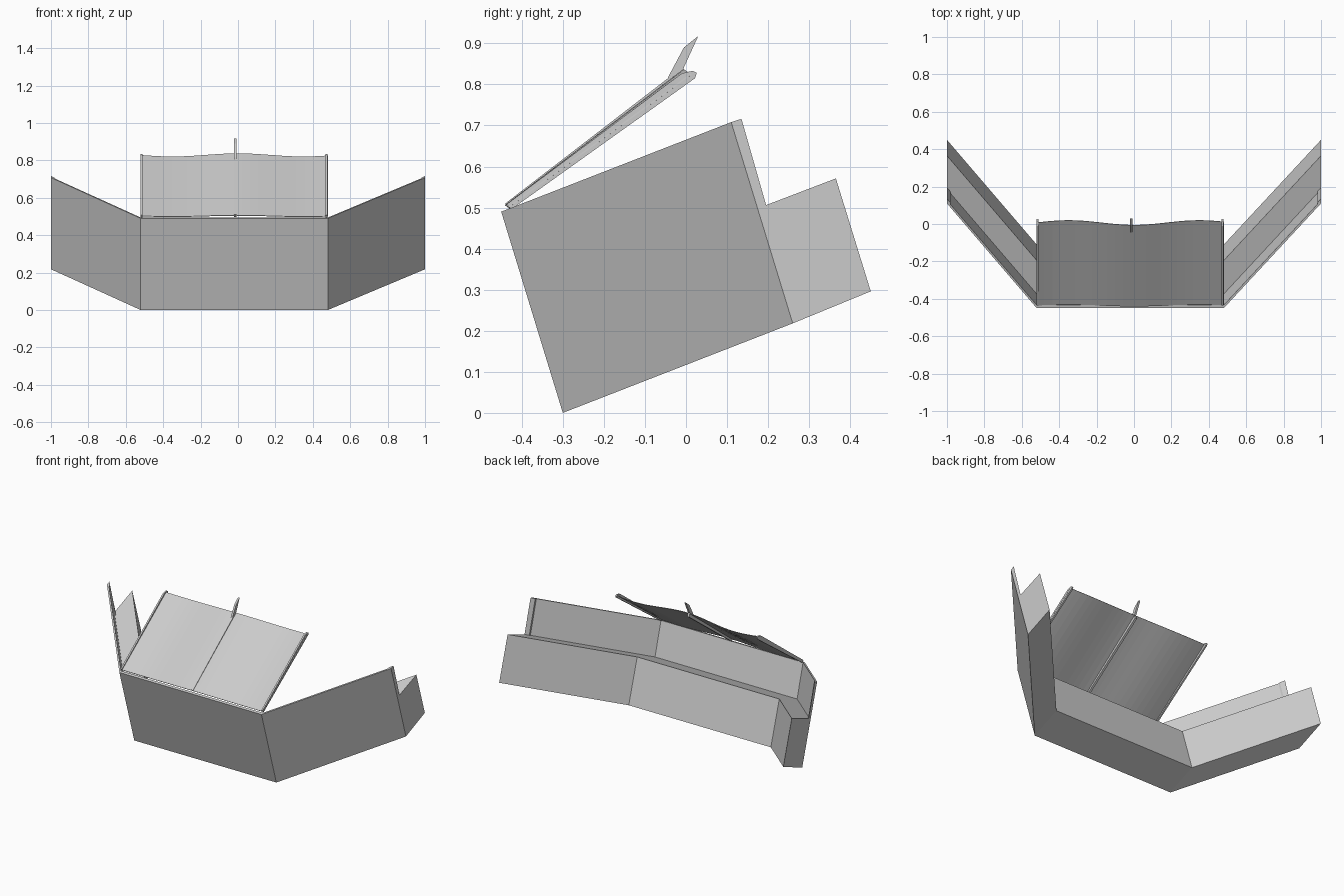
import bpy, bmesh, math

if "Cube" in bpy.data.objects:
    bpy.data.objects.remove(bpy.data.objects["Cube"])

def make(name, verts, faces):
    me = bpy.data.meshes.new(name)
    me.from_pydata(verts, [], faces)
    bm = bmesh.new()
    bm.from_mesh(me)
    bmesh.ops.recalc_face_normals(bm, faces=bm.faces)
    bm.to_mesh(me)
    bm.free()
    ob = bpy.data.objects.new(name, me)
    bpy.context.collection.objects.link(ob)
    return ob

def loft(name, rings):
    """Join equal-sized closed rings and cap both ends."""
    n = len(rings[0])
    faces = [(r*n + i, r*n + (i+1) % n, (r+1)*n + (i+1) % n, (r+1)*n + i)
             for r in range(len(rings)-1) for i in range(n)]
    faces += [tuple(range(n)), tuple(range((len(rings)-1)*n, len(rings)*n))]
    return make(name, [v for ring in rings for v in ring], faces)

def plate(name, profile, x, width):
    """Side profile (y, z) extruded across x."""
    return loft(name, [[(x + s*width/2, y, z) for y, z in profile] for s in (-1, 1)])

# Bent body: stepped section swept along a raised-wing path
section = [(-.30, 0), (-.45, .49), (-.425, .498), (-.365, .288), (-.195, .353), (-.11, .078)]
LEFT, RIGHT = -.52, .48

def ring(x, lip):
    t = (LEFT - x)/(1 + LEFT) if x < LEFT else max(0, (x - RIGHT)/(1 - RIGHT))
    out = []
    for i, (y, z) in enumerate(section):
        if i in (2, 3) and not lip:      # wall is thinner between the end lips
            y, z = y - .009, z - .0035
        out.append((x, y + .56*t, z + .218*t))
    return out

stations = [(-1, 1), (-.981, 1), (-.98, 0), (LEFT, 0), (RIGHT, 0), (.98, 0), (.981, 1), (1, 1)]
loft("bent_body", [ring(x, lip) for x, lip in stations])

# Rippled sloping sheet
NX = 24
verts = []
for i in range(NX + 1):
    x = LEFT + i/NX*(RIGHT - LEFT)
    w = .014*math.cos(2*math.pi*x/.7)
    for (y, z), k in (((-.435, .502), .4), ((.007, .828), 1)):
        verts.append((x, y - .9*w*k, z + .6*w*k))
sheet = make("sloping_sheet", verts,
             [(2*i, 2*i+2, 2*i+3, 2*i+1) for i in range(NX)])
thick = sheet.modifiers.new("thickness", 'SOLIDIFY')
thick.thickness = .003
thick.offset = 0

# Edge rails
for name, x in (("left_rail", LEFT + .004), ("right_rail", RIGHT - .006)):
    plate(name, [(-.437, .508), (-.425, .496), (.022, .815), (.026, .828), (.016, .833), (-.01, .827)], x, .010)

# Centre rail and its upturned hook
plate("centre_rail", [(-.44, .510), (-.428, .497), (.0, .815), (-.008, .838), (-.04, .818)], -.015, .014)
plate("centre_hook", [(-.045, .815), (-.02, .815), (-.008, .835), (.03, .918), (-.005, .890)], -.015, .012)
